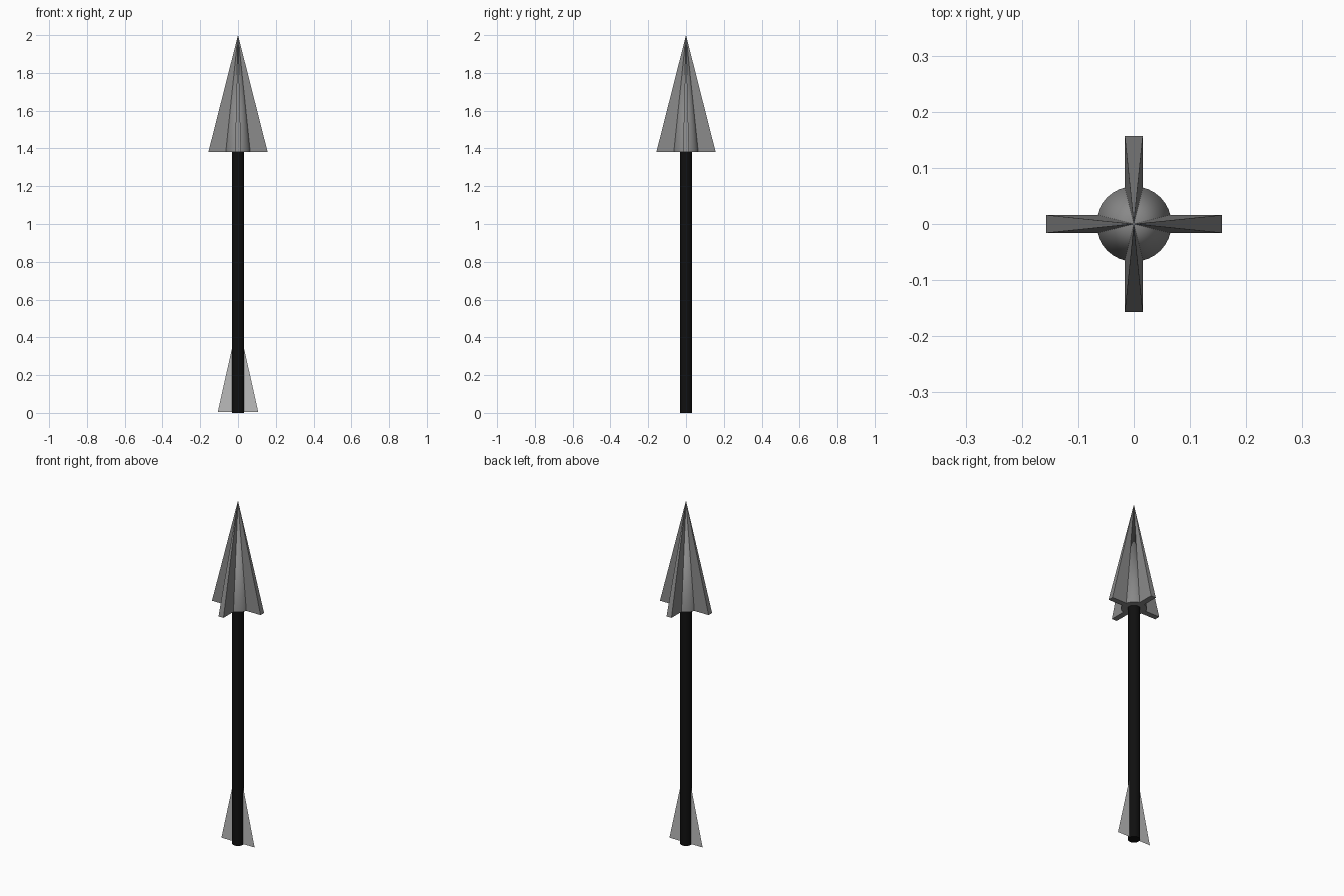
import bpy, bmesh
from math import radians
from mathutils import Matrix

if "Cube" in bpy.data.objects:
    bpy.data.objects.remove(bpy.data.objects["Cube"])

HEAD_Z, TIP_Z = 1.38, 2.0


def material(name, v):
    m = bpy.data.materials.new(name)
    m.diffuse_color = (v, v, v, 1)
    m.use_nodes = True
    m.node_tree.nodes["Principled BSDF"].inputs["Base Color"].default_value = m.diffuse_color
    return m


def make_object(name, bm, mat):
    mesh = bpy.data.meshes.new(name)
    bm.to_mesh(mesh)
    bm.free()
    mesh.materials.append(mat)
    ob = bpy.data.objects.new(name, mesh)
    bpy.context.collection.objects.link(ob)
    return ob


def cone(name, r1, r2, z1, z2, mat):
    bm = bmesh.new()
    bmesh.ops.create_cone(bm, cap_ends=True, segments=32, radius1=r1, radius2=r2,
                          depth=z2 - z1,
                          matrix=Matrix.Translation((0, 0, (z1 + z2) / 2)))
    return make_object(name, bm, mat)


def blade(name, hx, hy, mat, turn):
    # flat pyramid rising from a long thin rectangle to the tip
    bm = bmesh.new()
    base = [bm.verts.new((x, y, HEAD_Z)) for x, y in
            ((-hx, -hy), (hx, -hy), (hx, hy), (-hx, hy))]
    tip = bm.verts.new((0, 0, TIP_Z))
    bm.faces.new(base[::-1])
    for i in range(4):
        bm.faces.new((base[i], base[(i + 1) % 4], tip))
    bm.transform(Matrix.Rotation(radians(turn), 4, 'Z'))
    return make_object(name, bm, mat)


black = material("shaft_black", 0.005)
steel = material("head_grey", 0.25)
pale = material("fletching_grey", 0.5)

# shaft
cone("shaft", 0.032, 0.032, 0, HEAD_Z + 0.01, black)

# arrow head: round core and two crossed blades
cone("head_core", 0.067, 0, HEAD_Z, TIP_Z, steel)
blade("head_blade_x", 0.157, 0.016, steel, 0)
blade("head_blade_y", 0.157, 0.016, steel, 90)

# fletching: thin triangular sheet through the shaft
bm = bmesh.new()
bm.faces.new([bm.verts.new(p) for p in
              ((-0.107, 0, 0.005), (0.107, 0, 0.005), (0, 0, 0.485))])
make_object("fletching", bm, pale)

# smooth round parts, sharp edges kept
for name in ("shaft", "head_core"):
    ob = bpy.data.objects[name]
    bpy.ops.object.select_all(action='DESELECT')
    ob.select_set(True)
    bpy.context.view_layer.objects.active = ob
    bpy.ops.object.shade_smooth_by_angle(angle=radians(30))
